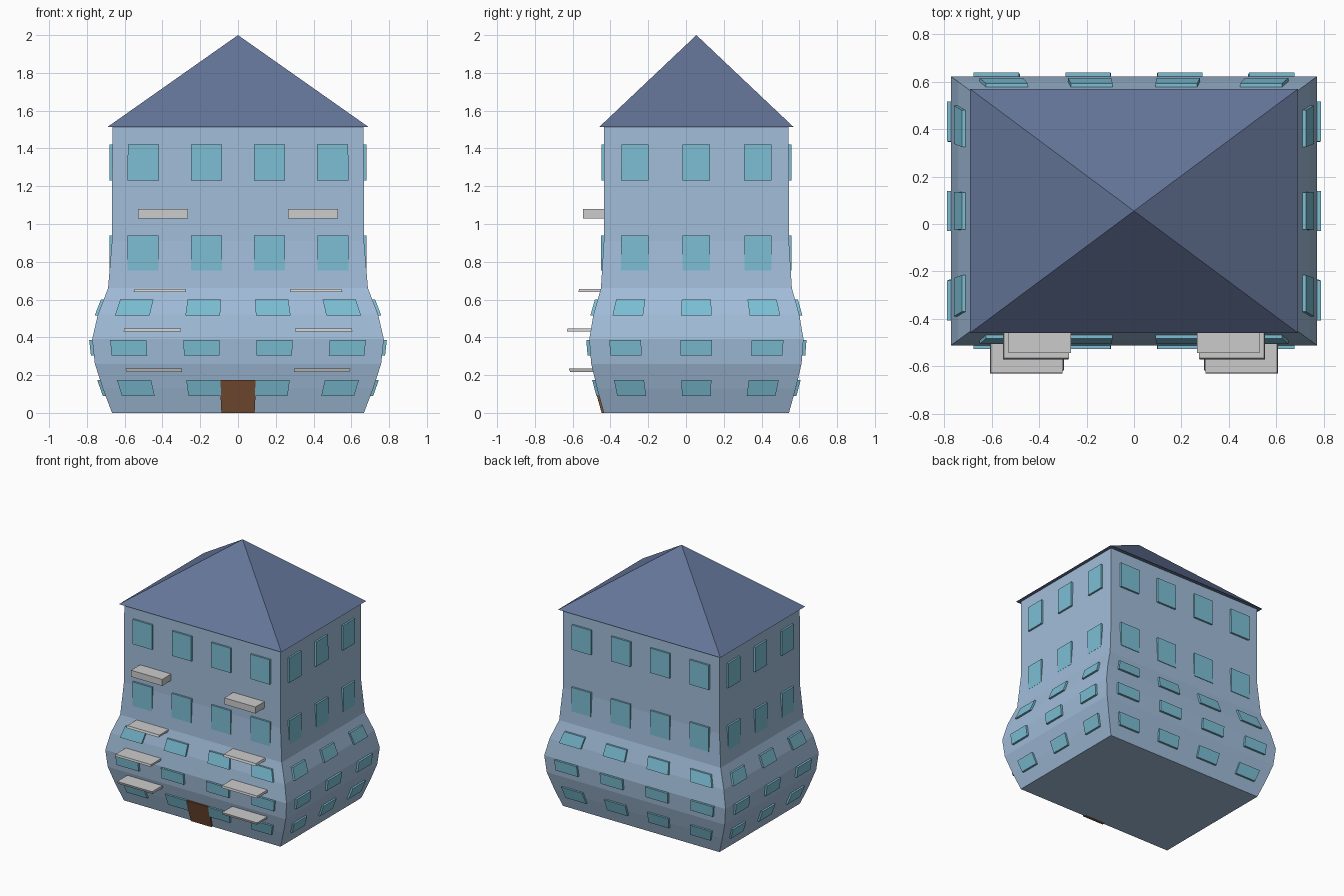
import bpy, bmesh

if "Cube" in bpy.data.objects:
    bpy.data.objects.remove(bpy.data.objects["Cube"])

CY = 0.055                      # building axis in y
HX, HY = 0.667, 0.49            # half size of the straight walls
PROFILE = [(0, .667), (.13, .716), (.26, .758), (.39, .772), (.52, .742),
           (.66, .688), (.91, .667), (1.515, .665)]


def flare(z):
    """Scale factor of the bulging walls at height z."""
    for (z0, r0), (z1, r1) in zip(PROFILE, PROFILE[1:]):
        if z <= z1:
            return (r0 + (r1 - r0) * (z - z0) / (z1 - z0)) / HX
    return 1.0


def material(name, color):
    m = bpy.data.materials.new(name)
    m.diffuse_color = (*color, 1)
    m.use_nodes = True
    m.node_tree.nodes["Principled BSDF"].inputs["Base Color"].default_value = m.diffuse_color
    return m


def finish(name, bm, mat=None):
    bmesh.ops.recalc_face_normals(bm, faces=bm.faces)
    me = bpy.data.meshes.new(name)
    bm.to_mesh(me)
    bm.free()
    ob = bpy.data.objects.new(name, me)
    bpy.context.collection.objects.link(ob)
    if mat:
        me.materials.append(mat)
    return ob


def box(bm, x, y, z, bulge=True):
    """Box from ranges (y measured from the axis), bent to follow the bulge."""
    for v in bmesh.ops.create_cube(bm, size=1)["verts"]:
        px, py, pz = (r[0] if c < 0 else r[1] for c, r in zip(v.co, (x, y, z)))
        f = flare(pz) if bulge else 1.0
        v.co = (px * f, py * f + CY, pz)


wall_mat = material("wall_blue", (.36, .51, .70))
roof_mat = material("roof_slate", (.13, .18, .32))
glass_mat = material("window_teal", (.20, .52, .66))
door_mat = material("door_brown", (.20, .08, .035))

# Walls: stacked rectangular rings
bm = bmesh.new()
rings = []
for z, r in PROFILE:
    k = r / HX
    rings.append([bm.verts.new((sx * HX * k, CY + sy * HY * k, z))
                  for sx, sy in ((-1, -1), (1, -1), (1, 1), (-1, 1))])
for a, b in zip(rings, rings[1:]):
    for i in range(4):
        j = (i + 1) % 4
        bm.faces.new((a[i], a[j], b[j], b[i]))
bm.faces.new(rings[0][::-1])
bm.faces.new(rings[-1])
finish("walls", bm, wall_mat)

# Pyramid roof with a small overhang
bm = bmesh.new()
base = [bm.verts.new((sx * .692, CY + sy * .515, 1.513))
        for sx, sy in ((-1, -1), (1, -1), (1, 1), (-1, 1))]
apex = bm.verts.new((0, CY, 2))
for i in range(4):
    bm.faces.new((base[i], base[(i + 1) % 4], apex))
bm.faces.new(base[::-1])
finish("roof", bm, roof_mat)

# Window rows on all four sides
OUT, IN = .014, .012
rows = [(.09, .175), (.305, .385), (.515, .60), (.755, .94), (1.23, 1.42)]
for n, z in enumerate(rows):
    bm = bmesh.new()
    bulge = n != 3              # this row stays plumb and sinks into the flare
    for s in (-1, 1):
        for i in range(4):
            c = (i - 1.5) * .335
            box(bm, (c - .0825, c + .0825),
                sorted((s * (HY - IN), s * (HY + OUT))), z, bulge)
        for i in range(3):
            c = (i - 1) * .326
            box(bm, sorted((s * (HX - IN), s * (HX + OUT))),
                (c - .0725, c + .0725), z, bulge)
    finish(f"windows_floor_{n + 1}", bm, glass_mat)

# Front door
bm = bmesh.new()
box(bm, (-.088, .088), (-HY - .012, -HY + .015), (0, .175))
finish("door", bm, door_mat)

# Balcony slabs, two per level
for n, z in enumerate([(.217, .235), (.43, .446), (.64, .657), (1.03, 1.08)]):
    bm = bmesh.new()
    for x in ((-.53, -.265), (.265, .53)):
        box(bm, x, (-.60, -HY + .01), z)
    finish(f"balconies_level_{n + 1}", bm)
